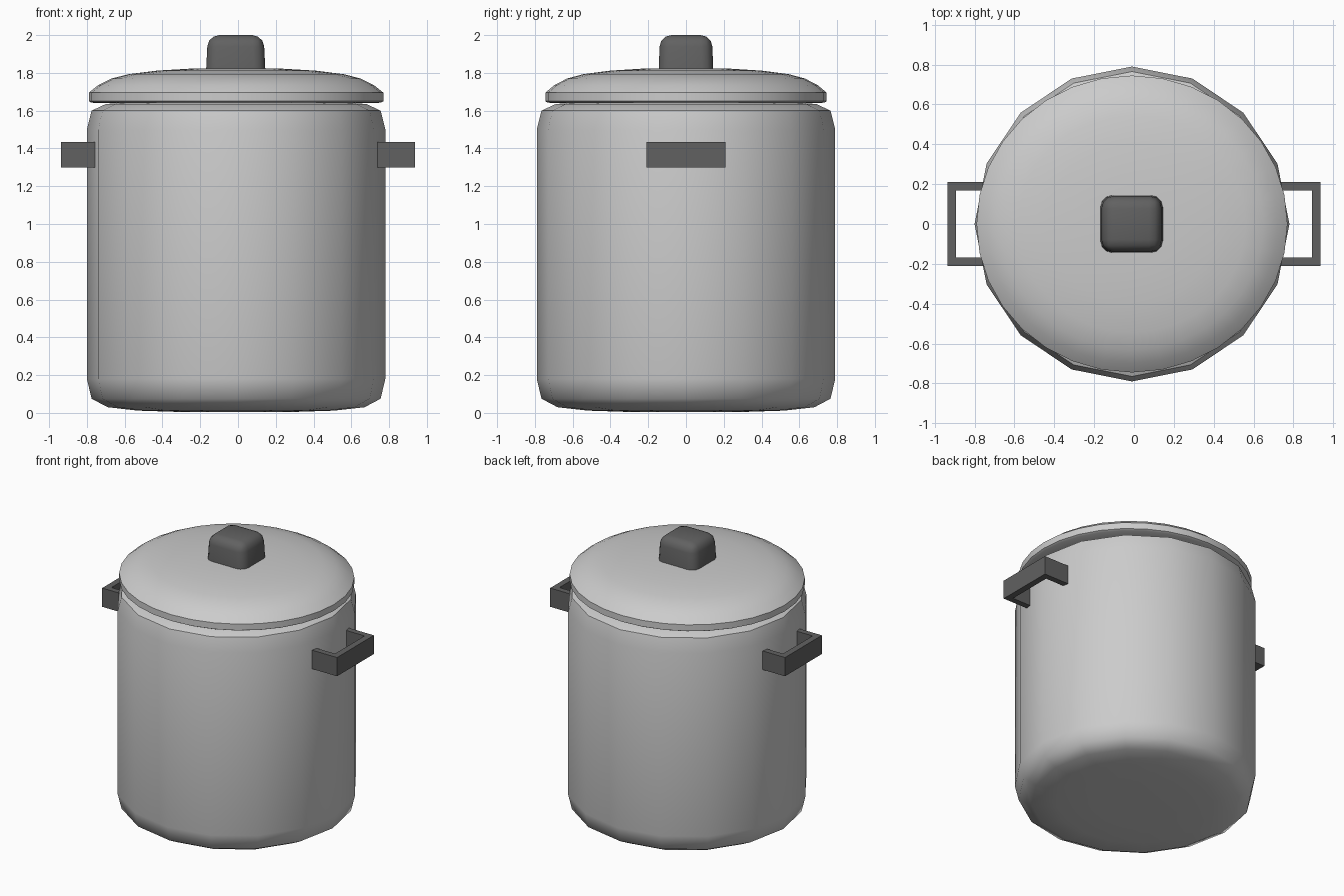
import bpy, bmesh
from math import cos, sin, tau, radians

if "Cube" in bpy.data.objects:
    bpy.data.objects.remove(bpy.data.objects["Cube"])


def finish(name, bm, color=None, smooth=None):
    bmesh.ops.recalc_face_normals(bm, faces=bm.faces)
    mesh = bpy.data.meshes.new(name)
    bm.to_mesh(mesh)
    bm.free()
    ob = bpy.data.objects.new(name, mesh)
    bpy.context.collection.objects.link(ob)
    if color:
        mesh.materials.append(color)
    if smooth:
        bpy.ops.object.select_all(action='DESELECT')
        ob.select_set(True)
        bpy.context.view_layer.objects.active = ob
        bpy.ops.object.shade_smooth_by_angle(angle=radians(smooth))
    return ob


def lathe(name, profile, sides, cx, y_scale=1.0, smooth=50):
    """Stack rings of (radius, z) and cap both ends."""
    bm = bmesh.new()
    rings = [[bm.verts.new((cx + r * cos(tau * i / sides),
                            y_scale * r * sin(tau * i / sides), z))
              for i in range(sides)] for r, z in profile]
    for a, b in zip(rings, rings[1:]):
        for i in range(sides):
            j = (i + 1) % sides
            bm.faces.new((a[i], a[j], b[j], b[i]))
    bm.faces.new(rings[0])
    bm.faces.new(rings[-1])
    return finish(name, bm, smooth=smooth)


dark = bpy.data.materials.new("dark_grip")
dark.diffuse_color = (0.12, 0.12, 0.12, 1)
dark.use_nodes = True
dark.node_tree.nodes["Principled BSDF"].inputs["Base Color"].default_value = dark.diffuse_color

# Pot body: sixteen sides with rounded base and shoulder
lathe("pot_body", [(0.3, 0.005), (0.52, 0.012), (0.68, 0.03), (0.765, 0.075),
                   (0.79, 0.18), (0.79, 1.5), (0.765, 1.6), (0.69, 1.635),
                   (0.5, 1.65)], 16, -0.01)

# Lid: shallow dome with a short vertical rim
lathe("lid", [(0.6, 1.64), (0.765, 1.642), (0.78, 1.65), (0.78, 1.695),
              (0.73, 1.735), (0.66, 1.77), (0.57, 1.793), (0.42, 1.812),
              (0.25, 1.822), (0.1, 1.825)], 32, -0.01, 0.955, 40)

# Knob: rounded block sunk slightly into the lid
bm = bmesh.new()
bmesh.ops.create_cube(bm, size=1)
for v in bm.verts:
    top = v.co.z > 0
    v.co.x = v.co.x * (0.295 if top else 0.315) - 0.012
    v.co.y *= 0.275 if top else 0.29
    v.co.z = 2.0 if top else 1.80
edges = [e for e in bm.edges if any(v.co.z > 1.9 for v in e.verts)]
bmesh.ops.bevel(bm, geom=edges, offset=0.06, segments=3, profile=0.5,
                affect='EDGES')
finish("knob", bm, dark, 50)


# Handles: square-cornered U brackets, mirrored left and right
def handle(name, side):
    outline = [(0.70, -0.21), (0.937, -0.21), (0.937, 0.21), (0.70, 0.21),
               (0.70, 0.168), (0.892, 0.168), (0.892, -0.168), (0.70, -0.168)]
    bm = bmesh.new()
    face = bm.faces.new([bm.verts.new((side * x, y, 1.3)) for x, y in outline])
    ext = bmesh.ops.extrude_face_region(bm, geom=[face])["geom"]
    for v in ext:
        if isinstance(v, bmesh.types.BMVert):
            v.co.z = 1.435
    finish(name, bm, dark)


handle("handle_right", 1)
handle("handle_left", -1)
